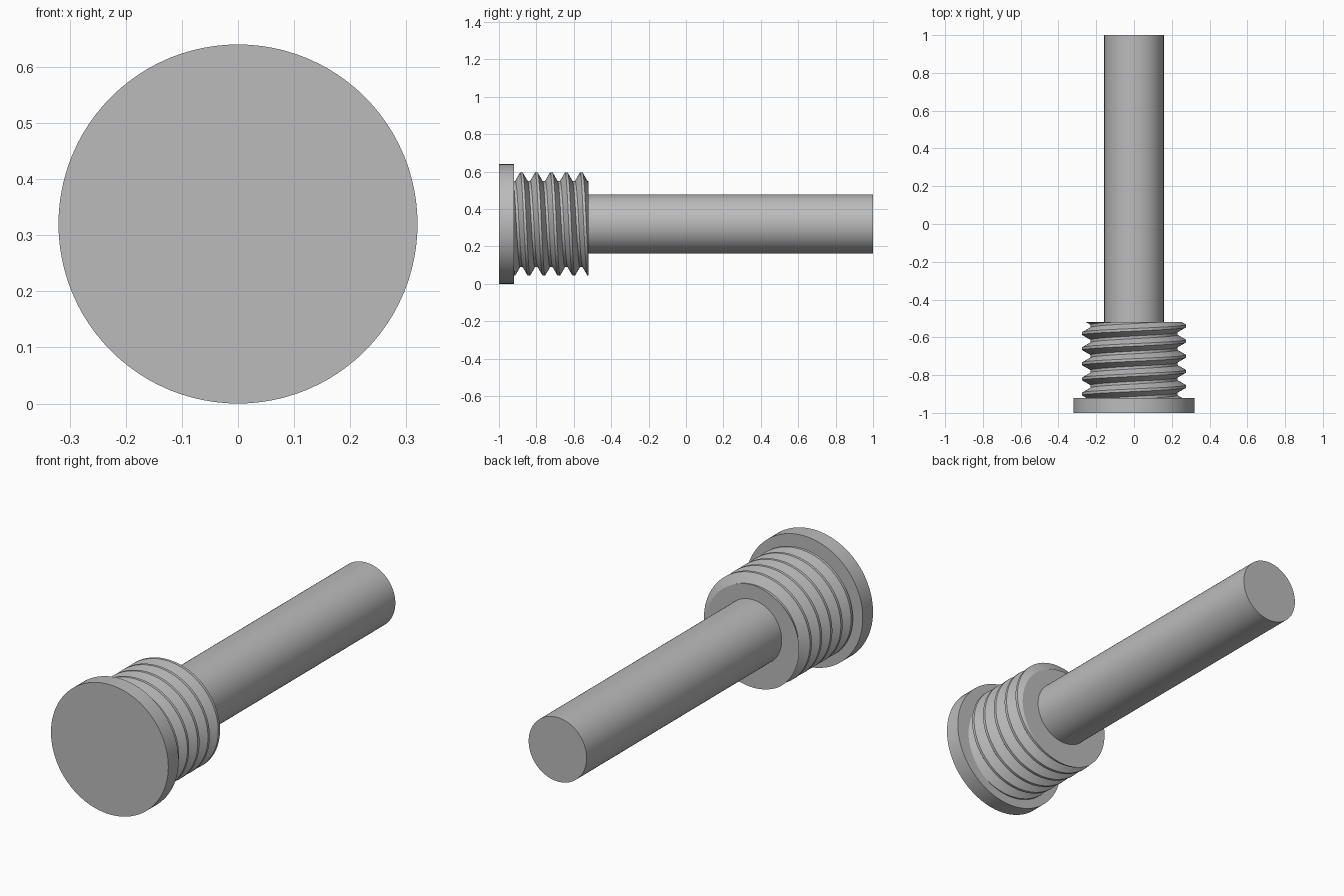
import bpy, bmesh
from math import pi, cos, sin, radians
from mathutils import Vector

AXIS_Z = 0.32                 # height of the bolt's axis
SEGMENTS = 96
THREAD_START, THREAD_END, PITCH = -0.92, -0.52, 0.08
ROOT, CREST = 0.23, 0.275

cube = bpy.data.objects.get("Cube")
if cube:
    bpy.data.objects.remove(cube, do_unlink=True)

steel = bpy.data.materials.new("grey steel")
steel.use_nodes = True
colour = (0.5, 0.5, 0.5, 1)
steel.diffuse_color = colour
steel.node_tree.nodes["Principled BSDF"].inputs["Base Color"].default_value = colour


def finish(obj, name):
    """Name, colour and smooth one part."""
    obj.name = obj.data.name = name
    obj.data.materials.append(steel)
    bpy.ops.object.select_all(action='DESELECT')
    obj.select_set(True)
    bpy.context.view_layer.objects.active = obj
    bpy.ops.object.shade_smooth_by_angle(angle=radians(25))


def cylinder(name, radius, y0, y1):
    bpy.ops.mesh.primitive_cylinder_add(
        vertices=SEGMENTS, radius=radius, depth=y1 - y0,
        location=(0, (y0 + y1) / 2, AXIS_Z), rotation=(pi / 2, 0, 0))
    finish(bpy.context.object, name)


def helix_thread(name):
    """Sweep one V-shaped tooth along a helix, then trim both ends flat."""
    crest_flat, root_flat = 0.007, 0.007
    tooth = [(-PITCH / 2, ROOT), (-PITCH / 2 + root_flat, ROOT), (-crest_flat, CREST),
             (crest_flat, CREST), (PITCH / 2 - root_flat, ROOT), (PITCH / 2, ROOT)]
    bm = bmesh.new()
    previous = None
    for i in range(SEGMENTS * 8 + 1):
        turn = i / SEGMENTS
        a = 2 * pi * turn
        y = THREAD_END + 0.14 - PITCH * turn
        ring = [bm.verts.new((r * cos(a), y + dy, AXIS_Z + r * sin(a))) for dy, r in tooth]
        if previous:
            for j in range(len(tooth) - 1):
                bm.faces.new((previous[j], previous[j + 1], ring[j + 1], ring[j]))
        previous = ring
    bmesh.ops.remove_doubles(bm, verts=bm.verts[:], dist=1e-4)

    # Trim to length and cap
    for y, side in ((THREAD_START, -1), (THREAD_END, 1)):
        bmesh.ops.bisect_plane(bm, geom=bm.verts[:] + bm.edges[:] + bm.faces[:], dist=1e-6,
                               plane_co=Vector((0, y, 0)), plane_no=Vector((0, side, 0)),
                               clear_outer=True)
        rim = [e for e in bm.edges if e.is_boundary
               and all(abs(v.co.y - y) < 1e-4 for v in e.verts)]
        bmesh.ops.edgeloop_fill(bm, edges=rim)
    bmesh.ops.recalc_face_normals(bm, faces=bm.faces[:])

    mesh = bpy.data.meshes.new(name)
    bm.to_mesh(mesh)
    bm.free()
    obj = bpy.data.objects.new(name, mesh)
    bpy.context.collection.objects.link(obj)
    finish(obj, name)


cylinder("head", 0.32, -1, THREAD_START)
helix_thread("threaded_collar")
cylinder("shaft", 0.158, THREAD_END, 1)
